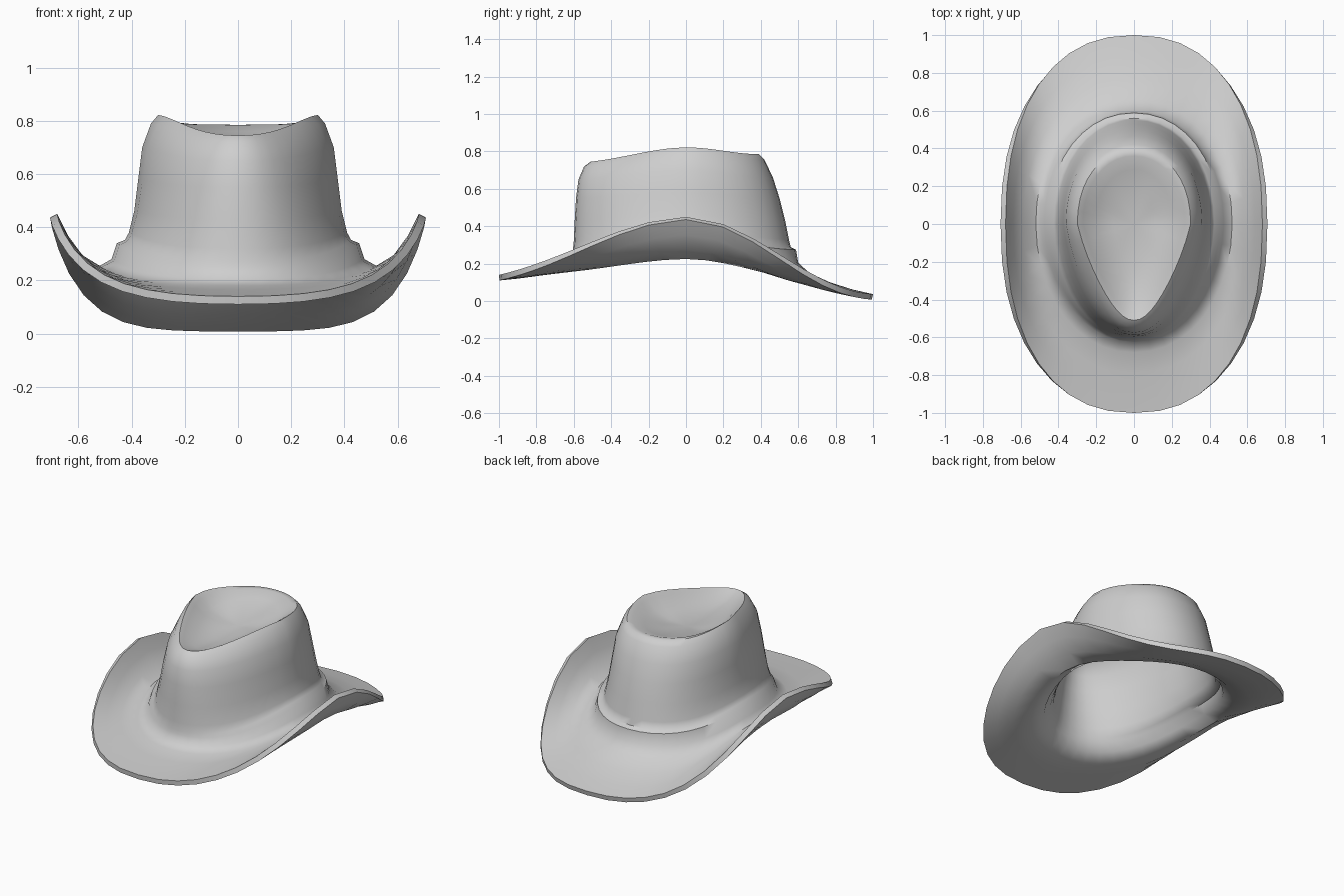
import bpy, bmesh
from math import sin, cos, pi, copysign

if "Cube" in bpy.data.objects:
    bpy.data.objects.remove(bpy.data.objects["Cube"])

SEGMENTS = 40

felt = bpy.data.materials.new("grey_felt")
felt.use_nodes = True
grey = (0.62, 0.62, 0.62, 1)
felt.diffuse_color = grey
felt.node_tree.nodes["Principled BSDF"].inputs["Base Color"].default_value = grey


def power(v, n):
    return copysign(abs(v) ** (2 / n), v)


def ring(bm, half_width, y_front, y_back, pinch, z_front, z_side, z_back, n):
    """One closed oval, pinched toward the front, with its own saddle height."""
    verts = []
    for i in range(SEGMENTS):
        t = 2 * pi * i / SEGMENTS
        along = power(cos(t), n)
        u = abs(along)
        front = along < 0
        x = half_width * power(sin(t), n)
        if front:
            x *= 1 - pinch * u
        y = u * (y_front if front else y_back)
        z_end = z_front if front else z_back
        blend = 0.5 if front else 0.1
        w = (1 - blend) * (1 + cos(pi * u)) / 2 + blend * (1 - u ** 1.5)
        verts.append(bm.verts.new((x, y, z_end + (z_side - z_end) * w)))
    return verts


# Rings: half width, front y, back y, pinch, front z, side z, back z, roundness
dish = [
    (0.11, -0.22, 0.17, 0.3, 0.70, 0.715, 0.735, 2.0),
    (0.21, -0.40, 0.29, 0.4, 0.71, 0.745, 0.76, 2.0),
    (0.27, -0.48, 0.36, 0.42, 0.735, 0.80, 0.785, 2.1),
]
crown = [
    (0.30, -0.51, 0.39, 0.42, 0.745, 0.822, 0.785, 2.15),
    (0.327, -0.545, 0.42, 0.36, 0.72, 0.79, 0.755, 2.15),
    (0.36, -0.575, 0.465, 0.26, 0.65, 0.70, 0.66, 2.15),
    (0.375, -0.588, 0.50, 0.18, 0.55, 0.58, 0.55, 2.1),
    (0.39, -0.595, 0.53, 0.12, 0.43, 0.46, 0.43, 2.1),
    (0.41, -0.60, 0.55, 0.08, 0.32, 0.38, 0.33, 2.1),
]
band = [
    (0.425, -0.605, 0.56, 0.05, 0.27, 0.352, 0.288, 2.1),
    (0.455, -0.61, 0.588, 0.05, 0.25, 0.34, 0.275, 2.1),
    (0.475, -0.625, 0.60, 0.05, 0.205, 0.28, 0.205, 2.1),
]
brim = [
    (0.52, -0.68, 0.66, 0.02, 0.18, 0.255, 0.15, 2.1),
    (0.585, -0.79, 0.77, 0, 0.165, 0.295, 0.10, 2.15),
    (0.64, -0.90, 0.89, 0, 0.15, 0.37, 0.062, 2.2),
    (0.68, -1.0, 1.0, 0, 0.14, 0.45, 0.037, 2.3),
]

# Hat shell lofted from the crown centre to the brim edge
bm = bmesh.new()
centre = bm.verts.new((0, 0, 0.705))
loops = [ring(bm, *r) for r in dish + crown + band + brim]
for i in range(SEGMENTS):
    j = (i + 1) % SEGMENTS
    bm.faces.new((centre, loops[0][j], loops[0][i]))
    for a, b in zip(loops, loops[1:]):
        bm.faces.new((a[i], a[j], b[j], b[i]))
mesh = bpy.data.meshes.new("hat_shell")
bm.to_mesh(mesh)
bm.free()
mesh.materials.append(felt)
hat = bpy.data.objects.new("hat_shell", mesh)
bpy.context.collection.objects.link(hat)

# Felt thickness on the underside
shell = hat.modifiers.new("felt_thickness", "SOLIDIFY")
shell.thickness = 0.03
shell.offset = -1
bpy.ops.object.select_all(action="DESELECT")
hat.select_set(True)
bpy.context.view_layer.objects.active = hat
bpy.ops.object.modifier_apply(modifier=shell.name)
bpy.ops.object.shade_smooth_by_angle(angle=0.9)
